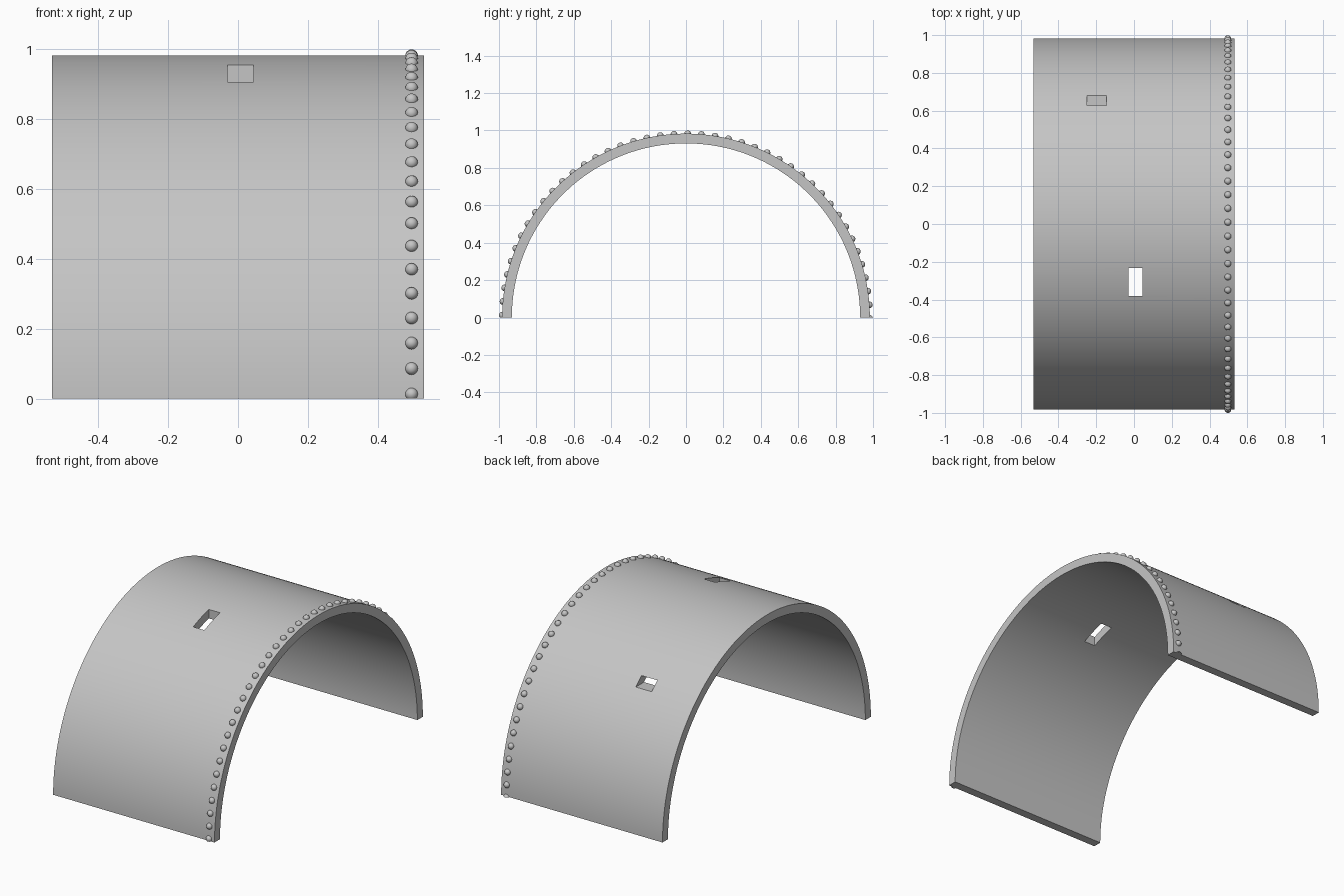
import bpy, bmesh
from math import pi, sin, cos, radians
from mathutils import Matrix, Vector

if "Cube" in bpy.data.objects:
    bpy.data.objects.remove(bpy.data.objects["Cube"], do_unlink=True)

OUTER, INNER, HALF = 0.983, 0.931, 0.533
SEGMENTS = 120

grey = bpy.data.materials.new("light grey")
grey.use_nodes = True
grey.diffuse_color = (0.56, 0.56, 0.56, 1)
grey.node_tree.nodes["Principled BSDF"].inputs["Base Color"].default_value = grey.diffuse_color


def make_object(name, bm):
    bmesh.ops.recalc_face_normals(bm, faces=bm.faces)
    mesh = bpy.data.meshes.new(name)
    bm.to_mesh(mesh)
    bm.free()
    mesh.materials.append(grey)
    obj = bpy.data.objects.new(name, mesh)
    bpy.context.collection.objects.link(obj)
    return obj


def select_only(obj):
    bpy.ops.object.select_all(action='DESELECT')
    obj.select_set(True)
    bpy.context.view_layer.objects.active = obj


def arc(radius):
    steps = [pi * i / SEGMENTS for i in range(SEGMENTS + 1)]
    return [Vector((-HALF, -radius * cos(a), radius * sin(a))) for a in steps]


def cut_slot(shell, low, high):
    """Cut a box-shaped slot between two opposite corners."""
    low, high = Vector(low), Vector(high)
    bm = bmesh.new()
    bmesh.ops.create_cube(bm, size=1, matrix=Matrix.Translation((low + high) / 2)
                          @ Matrix.Diagonal((*(high - low), 1)))
    cutter = make_object("slot_cutter", bm)
    cutter.hide_render = True
    mod = shell.modifiers.new("slot", 'BOOLEAN')
    mod.operation, mod.solver, mod.object = 'DIFFERENCE', 'EXACT', cutter
    select_only(shell)
    bpy.ops.object.modifier_apply(modifier=mod.name)
    bpy.data.objects.remove(cutter, do_unlink=True)


# Half-round shell: ring cross-section extruded along x
bm = bmesh.new()
outer = [bm.verts.new(p) for p in arc(OUTER)]
inner = [bm.verts.new(p) for p in arc(INNER)]
for i in range(SEGMENTS):
    bm.faces.new((outer[i], outer[i + 1], inner[i + 1], inner[i]))
result = bmesh.ops.extrude_face_region(bm, geom=bm.faces[:], use_keep_orig=True)
moved = [v for v in result["geom"] if isinstance(v, bmesh.types.BMVert)]
bmesh.ops.translate(bm, verts=moved, vec=(2 * HALF, 0, 0))
shell = make_object("arched_shell", bm)

# Vertical slot in the front slope, horizontal slot in the back slope
cut_slot(shell, (-0.03, -0.38, 0.6), (0.044, -0.233, 1.2))
cut_slot(shell, (-0.25, 0.4, 0.709), (-0.145, 0.9, 0.757))

# Row of round rivets along the left rim, trimmed flat at the ground
bm = bmesh.new()
for k in range(43):
    a = radians(0.75 + 4.275 * k)
    place = Matrix.Translation((0.497, -0.982 * cos(a), 0.982 * sin(a))) @ Matrix.Rotation(pi / 2 - a, 4, 'X')
    bmesh.ops.create_uvsphere(bm, u_segments=20, v_segments=12, radius=0.018, matrix=place)
bmesh.ops.bisect_plane(bm, geom=bm.verts[:] + bm.edges[:] + bm.faces[:],
                       plane_co=(0, 0, 0), plane_no=(0, 0, 1), clear_inner=True)
bmesh.ops.holes_fill(bm, edges=[e for e in bm.edges if e.is_boundary], sides=0)
rivets = make_object("rim_rivets", bm)

for obj in (shell, rivets):
    select_only(obj)
    bpy.ops.object.shade_smooth_by_angle(angle=radians(30))
